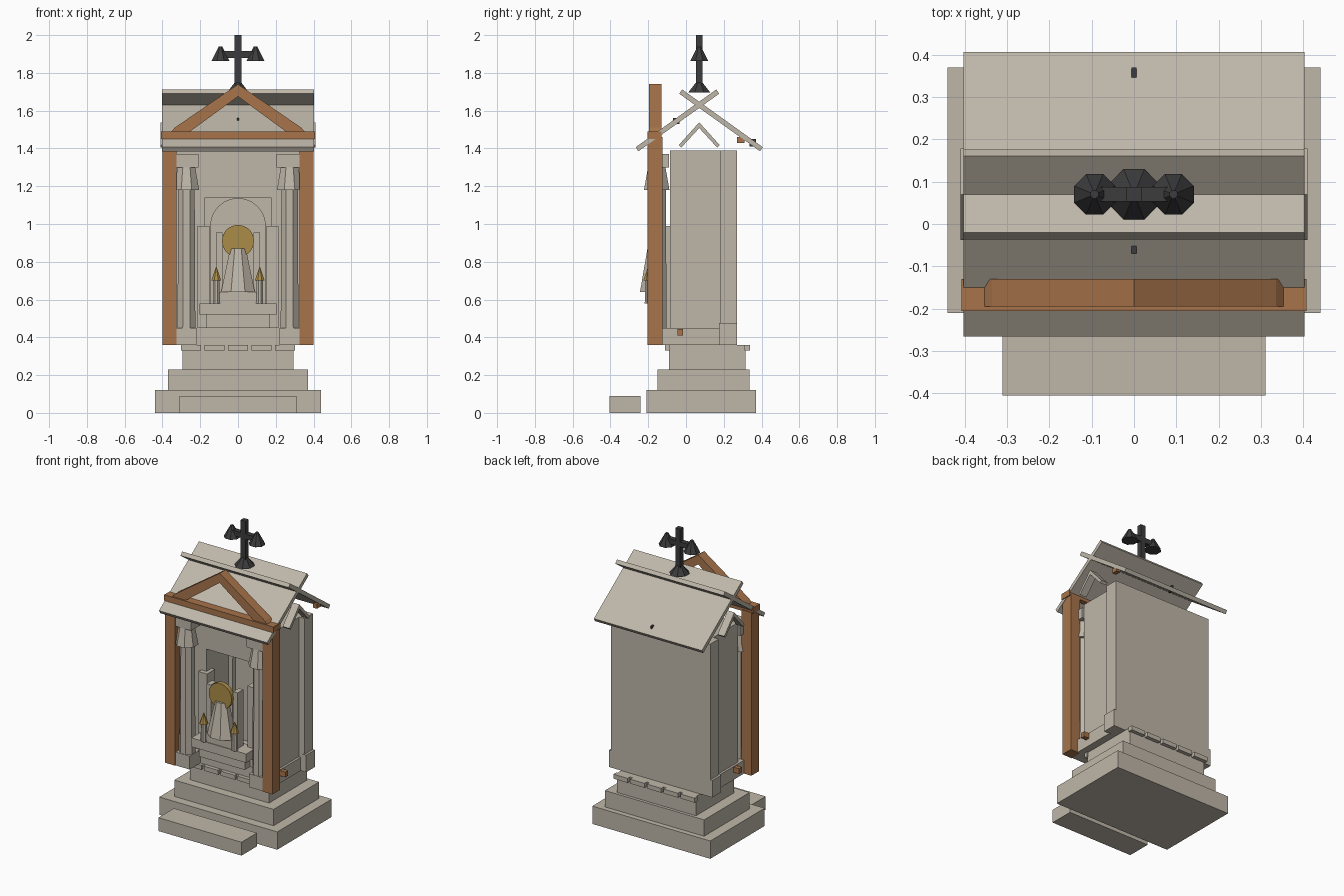
import bpy, bmesh, math
from mathutils import Matrix

if "Cube" in bpy.data.objects:
    bpy.data.objects.remove(bpy.data.objects["Cube"])


def material(name, rgb):
    m = bpy.data.materials.new(name)
    m.diffuse_color = (*rgb, 1)
    m.use_nodes = True
    m.node_tree.nodes["Principled BSDF"].inputs["Base Color"].default_value = m.diffuse_color
    return m


STONE = material("pale stone", (0.52, 0.47, 0.395))
WOOD = material("brown wood", (0.39, 0.175, 0.07))
GOLD = material("old gold", (0.41, 0.265, 0.065))
IRON = material("dark iron", (0.045, 0.045, 0.047))


def finish(bm, name, mat):
    bmesh.ops.recalc_face_normals(bm, faces=bm.faces)
    me = bpy.data.meshes.new(name)
    bm.to_mesh(me)
    bm.free()
    me.materials.append(mat)
    ob = bpy.data.objects.new(name, me)
    bpy.context.collection.objects.link(ob)
    return ob


def box(name, x0, x1, y0, y1, z0, z1, mat=STONE):
    bm = bmesh.new()
    m = (Matrix.Translation(((x0 + x1) / 2, (y0 + y1) / 2, (z0 + z1) / 2))
         @ Matrix.Diagonal((x1 - x0, y1 - y0, z1 - z0, 1)))
    bmesh.ops.create_cube(bm, size=1, matrix=m)
    return finish(bm, name, mat)


def pair(name, x0, x1, *rest):
    """A box and its mirror image across x = 0."""
    box(name + "_right", x0, x1, *rest)
    box(name + "_left", -x1, -x0, *rest)


def cone(name, x, y, z0, z1, r0, r1, mat=STONE, sides=8, sy=1.0):
    bm = bmesh.new()
    m = (Matrix.Translation((x, y, (z0 + z1) / 2)) @ Matrix.Diagonal((1, sy, 1, 1))
         @ Matrix.Rotation(math.pi / sides, 4, 'Z'))
    bmesh.ops.create_cone(bm, cap_ends=True, segments=sides, radius1=r0, radius2=r1,
                          depth=z1 - z0, matrix=m)
    return finish(bm, name, mat)


def prism(name, pts, axis, a, b, mat=STONE):
    """Extrude a profile: (x, z) along y, or (y, z) along x."""
    bm = bmesh.new()
    place = (lambda p, t: (p[0], t, p[1])) if axis == 'y' else (lambda p, t: (t, p[0], p[1]))
    lo = [bm.verts.new(place(p, a)) for p in pts]
    hi = [bm.verts.new(place(p, b)) for p in pts]
    bm.faces.new(lo)
    bm.faces.new(hi[::-1])
    n = len(pts)
    for i in range(n):
        j = (i + 1) % n
        bm.faces.new((lo[i], hi[i], hi[j], lo[j]))
    return finish(bm, name, mat)


# stepped base
box("base_step", -.44, .44, -.21, .37, 0, .12)
box("front_step", -.31, .31, -.405, -.24, 0, .09)
box("middle_step", -.37, .37, -.15, .335, .12, .23)
box("upper_step", -.295, .295, -.09, .315, .23, .36)
for i in range(5):
    x = (i - 2) * .125
    box(f"back_dentil_{i}", x - .053, x + .053, .31, .34, .33, .36)
    box(f"front_dentil_{i}", x - .053, x + .053, -.11, -.085, .33, .36)

# body with open niche
pair("side_wall", .175, .33, -.085, .18, .36, 1.39)
box("niche_floor", -.175, .175, -.085, .18, .36, .45)
box("niche_lintel", -.175, .175, -.085, .18, 1.14, 1.39)
box("back_wall", -.37, .37, .18, .27, .36, 1.39)
pair("corner_block", .36, .385, .175, .27, .36, .475)
pair("side_plinth", .32, .345, -.13, .175, .36, .45)
pair("side_peg", .33, .385, -.045, -.015, .41, .445, WOOD)
arch = [(.145 * math.cos(t * math.pi / 12), .99 + .145 * math.sin(t * math.pi / 12))
        for t in range(13)]
prism("niche_arch", [(.175, .45), (.175, 1.14), (-.175, 1.14), (-.175, .45), (-.145, .45)]
      + arch[::-1] + [(.145, .45)], 'y', .15, .18)
pair("niche_jamb", .15, .215, -.115, -.03, .45, .99)
pair("inner_jamb", .083, .117, -.17, -.11, .58, .955)

# columns
for side, s in (("right", 1), ("left", -1)):
    x = s * .273
    box(f"column_base_{side}", x - .052, x + .052, -.2, -.085, .36, .45)
    cone(f"column_shaft_{side}", x, -.15, .45, 1.2, .051, .047)
    cone(f"column_bell_{side}", x, -.155, 1.18, 1.3, .073, .05)
    box(f"column_abacus_{side}", x - .068, x + .065, -.203, -.09, 1.3, 1.37)

# altar, figure, halo and candles
box("altar_foot", -.17, .17, -.17, -.085, .45, .52)
box("altar_slab", -.205, .205, -.205, -.085, .52, .58)
box("figure_stand", -.1, .1, -.2, -.1, .58, .64)
cone("robed_figure", 0, -.17, .64, .87, .097, .045, sy=.82)
halo = cone("halo", 0, 0, -.015, .015, .085, .085, GOLD, 24)
halo.matrix_world = Matrix.Translation((0, -.175, .91)) @ Matrix.Rotation(math.pi / 2, 4, 'X')
for side, x in (("right", .115), ("left", -.115)):
    cone(f"candle_{side}", x, -.2, .58, .7, .02, .018)
    cone(f"flame_{side}", x, -.2, .7, .77, .028, .003, GOLD)

# timber porch frame
pair("post", .325, .4, -.205, -.125, .36, 1.46, WOOD)
box("tie_beam", -.407, .407, -.205, -.13, 1.45, 1.49, WOOD)
for side, s in (("right", 1), ("left", -1)):
    prism(f"rafter_{side}", [(0, 1.74), (s * .335, 1.51), (s * .357, 1.485), (s * .26, 1.485),
                             (0, 1.675)], 'y', -.195, -.13, WOOD)

# crossing roof plates and the small gable trims, mirrored about the ridge
RIDGE = .07
for side, s in (("front", -1), ("back", 1)):
    def at(d, z):
        return (RIDGE + s * d, z)
    prism(f"roof_plate_{side}", [at(.322, 1.385), at(.336, 1.407), at(-.09, 1.712),
                                 at(-.106, 1.69)], 'x', -.403, .403)
    for end in (-1, 1):
        prism(f"gable_trim_{side}_{end}", [at(.095, 1.405), at(.108, 1.418), at(0, 1.538),
                                           at(0, 1.508)], 'x', end * .36, end * .41)
box("roof_peg", .37, .4, .27, .31, 1.43, 1.46, WOOD)
box("roof_nail_back", -.006, .006, .335, .37, 1.41, 1.45, IRON)
box("roof_nail_front", -.006, .006, -.07, -.035, 1.53, 1.56, IRON)

# iron cross
cone("cross_foot", 0, RIDGE, 1.695, 1.75, .064, .018, IRON)
box("cross_post", -.018, .018, RIDGE - .017, RIDGE + .017, 1.7, 2, IRON)
box("cross_arm", -.1, .1, RIDGE - .017, RIDGE + .017, 1.88, 1.915, IRON)
for side, x in (("right", .093), ("left", -.093)):
    cone(f"cross_tip_{side}", x, RIDGE, 1.862, 1.94, .052, .01, IRON)
